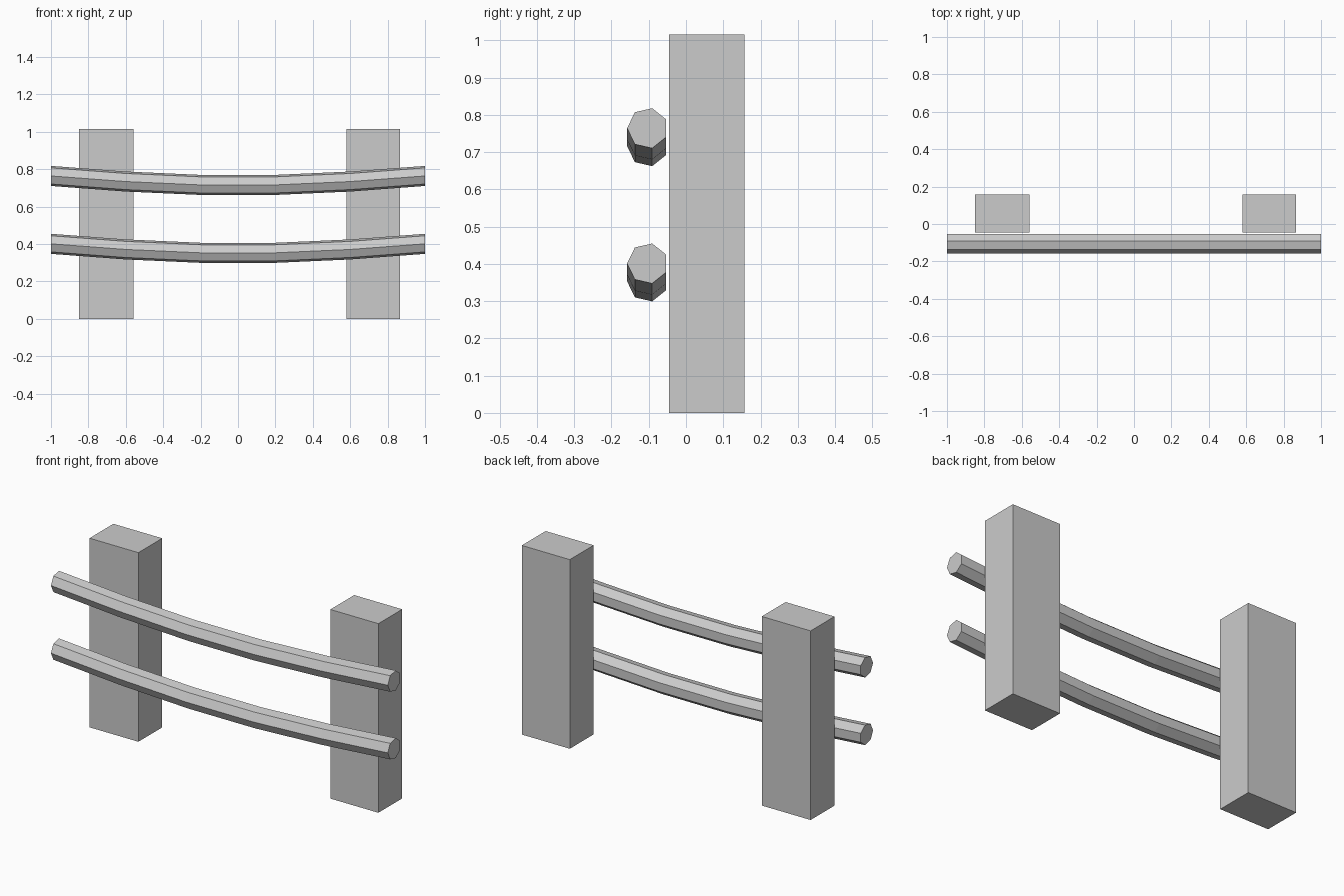
import bpy
import bmesh
from math import cos, sin, tau

cube = bpy.data.objects.get("Cube")
if cube:
    bpy.data.objects.remove(cube, do_unlink=True)

# One plain grey for the whole fence
GREY = (0.6, 0.6, 0.6, 1)
grey = bpy.data.materials.new("plain_grey")
grey.use_nodes = True
grey.diffuse_color = GREY
grey.node_tree.nodes["Principled BSDF"].inputs["Base Color"].default_value = GREY


def finish(name, bm):
    bmesh.ops.recalc_face_normals(bm, faces=bm.faces)
    mesh = bpy.data.meshes.new(name)
    bm.to_mesh(mesh)
    bm.free()
    mesh.materials.append(grey)
    obj = bpy.data.objects.new(name, mesh)
    bpy.context.collection.objects.link(obj)
    return obj


def box(name, low, high):
    bm = bmesh.new()
    bmesh.ops.create_cube(bm, size=1)
    for v in bm.verts:
        v.co = [l + (c + 0.5) * (h - l) for l, h, c in zip(low, high, v.co)]
    return finish(name, bm)


def rail(name, path, y, radius, sides=7):
    """Sweep an upright polygon along a sagging path, with a corner facing -y."""
    bm = bmesh.new()
    rings = []
    for x, z in path:
        angles = [tau * i / sides for i in range(sides)]
        rings.append([bm.verts.new((x, y - radius * cos(a), z + radius * sin(a)))
                      for a in angles])
    for a, b in zip(rings, rings[1:]):
        for i in range(sides):
            j = (i + 1) % sides
            bm.faces.new((a[i], a[j], b[j], b[i]))
    bm.faces.new(rings[0])
    bm.faces.new(rings[-1])
    return finish(name, bm)


# Square-cut posts
for name, x0, x1 in (("right_post", -0.85, -0.56), ("left_post", 0.58, 0.865)):
    box(name, (x0, -0.045, 0), (x1, 0.157, 1.015))

# Two sagging seven-sided rails in front of the posts
half = [(0.2, 0), (0.6, 0.018), (1.0, 0.048)]
sag = [(-x, z) for x, z in reversed(half)] + half
for name, height in (("lower_rail", 0.353), ("upper_rail", 0.716)):
    rail(name, [(x, height + z) for x, z in sag], -0.103, 0.055)
